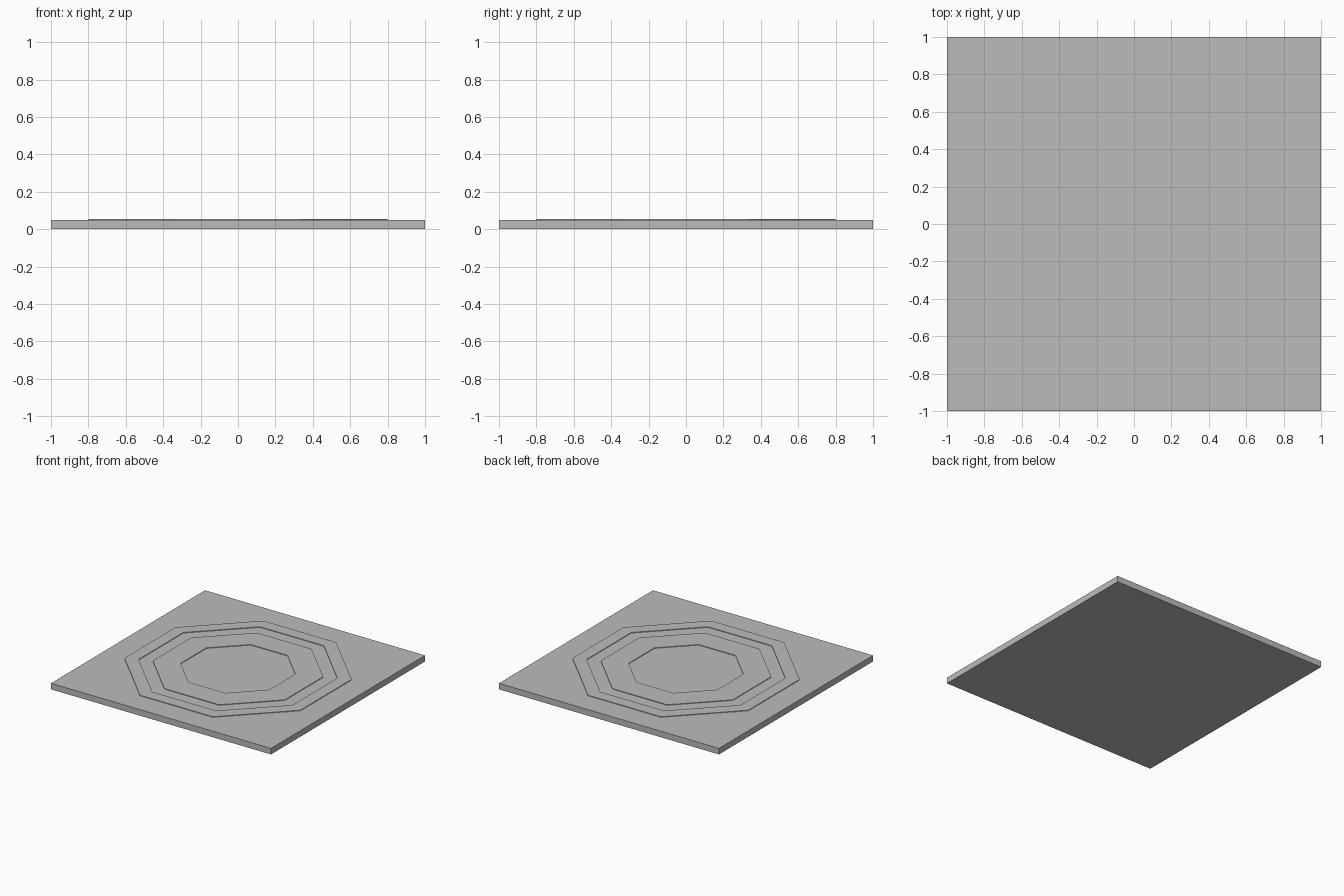
import bpy, bmesh, math

if "Cube" in bpy.data.objects:
    bpy.data.objects.remove(bpy.data.objects["Cube"])

grey = bpy.data.materials.new("plain_grey")
grey.diffuse_color = (0.5, 0.5, 0.5, 1)
grey.use_nodes = True
grey.node_tree.nodes["Principled BSDF"].inputs["Base Color"].default_value = grey.diffuse_color


def finish(name, bm):
    bmesh.ops.recalc_face_normals(bm, faces=bm.faces)
    me = bpy.data.meshes.new(name)
    bm.to_mesh(me)
    bm.free()
    me.materials.append(grey)
    ob = bpy.data.objects.new(name, me)
    bpy.context.collection.objects.link(ob)
    return ob


def octagon(bm, apothem, z):
    r = apothem / math.cos(math.pi / 8)
    return [bm.verts.new((r * math.cos(a), r * math.sin(a), z))
            for a in (math.pi / 8 + i * math.pi / 4 for i in range(8))]


def octagon_ring(name, outer, inner, z0, z1):
    # closed rectangular section swept round eight sides
    bm = bmesh.new()
    loops = [octagon(bm, outer, z0), octagon(bm, outer, z1),
             octagon(bm, inner, z1), octagon(bm, inner, z0)]
    for k in range(4):
        a, b = loops[k], loops[(k + 1) % 4]
        for i in range(8):
            j = (i + 1) % 8
            bm.faces.new((a[i], a[j], b[j], b[i]))
    return finish(name, bm)


# square base slab
bm = bmesh.new()
bmesh.ops.create_cube(bm, size=1)
for v in bm.verts:
    v.co = (v.co.x * 2, v.co.y * 2, 0.05 * (v.co.z + 0.5))
finish("base_plate", bm)

# two concentric rings set into the slab, standing slightly proud
octagon_ring("outer_ring", 0.80, 0.70, 0.002, 0.055)
octagon_ring("inner_ring", 0.60, 0.404, 0.045, 0.055)
